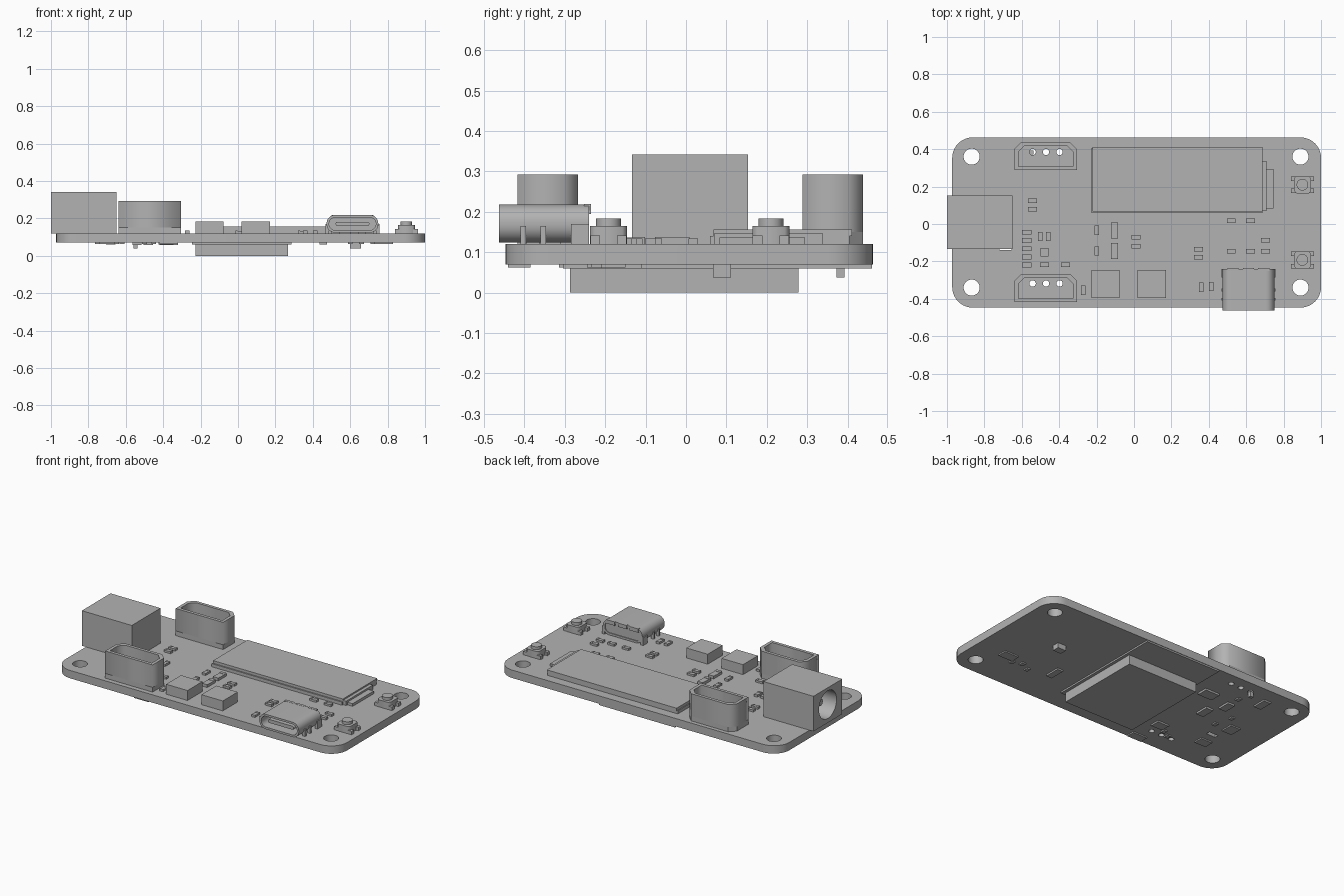
import bpy, bmesh, math
from mathutils import Matrix, Vector

cube = bpy.data.objects.get("Cube")
if cube:
    bpy.data.objects.remove(cube)

grey = bpy.data.materials.new("plain grey")
grey.use_nodes = True
grey.diffuse_color = (0.45, 0.45, 0.45, 1)
grey.node_tree.nodes["Principled BSDF"].inputs["Base Color"].default_value = grey.diffuse_color

TOP, BOTTOM = 0.12, 0.07


def finish(name, mesh, smooth=False):
    obj = bpy.data.objects.new(name, mesh)
    mesh.materials.clear()
    mesh.materials.append(grey)
    bpy.context.collection.objects.link(obj)
    if smooth:
        bpy.ops.object.select_all(action='DESELECT')
        obj.select_set(True)
        bpy.context.view_layer.objects.active = obj
        bpy.ops.object.shade_smooth_by_angle(angle=math.radians(35))
    return obj


def boxes(name, *spans):
    """One object from boxes, each given as x0, x1, y0, y1, z0, z1."""
    bm = bmesh.new()
    for x0, x1, y0, y1, z0, z1 in spans:
        m = Matrix.Translation(((x0 + x1) / 2, (y0 + y1) / 2, (z0 + z1) / 2))
        m = m @ Matrix.Diagonal((x1 - x0, y1 - y0, z1 - z0, 1))
        bmesh.ops.create_cube(bm, size=1, matrix=m)
    mesh = bpy.data.meshes.new(name)
    bm.to_mesh(mesh)
    bm.free()
    return finish(name, mesh)


def circle(x, y, r, n=32):
    return [(x + r * math.cos(2 * math.pi * i / n), y + r * math.sin(2 * math.pi * i / n))
            for i in range(n)]


def rounded(x0, x1, y0, y1, r, steps=10):
    corners = [(x1 - r, y1 - r), (x0 + r, y1 - r), (x0 + r, y0 + r), (x1 - r, y0 + r)]
    return [(cx + r * math.cos((q + i / steps) * math.pi / 2),
             cy + r * math.sin((q + i / steps) * math.pi / 2))
            for q, (cx, cy) in enumerate(corners) for i in range(steps + 1)]


def rect(x0, x1, y0, y1):
    return [(x0, y0), (x1, y0), (x1, y1), (x0, y1)]


def extrude(name, outlines, h0, h1, axis='Z', smooth=True):
    """Extrude nested outlines along an axis; inner outlines become holes."""
    curve = bpy.data.curves.new(name, 'CURVE')
    curve.dimensions = '2D'
    curve.fill_mode = 'BOTH'
    curve.extrude = (h1 - h0) / 2
    for pts in outlines:
        spline = curve.splines.new('POLY')
        spline.points.add(len(pts) - 1)
        for p, (a, b) in zip(spline.points, pts):
            p.co = (a, b, 0, 1)
        spline.use_cyclic_u = True
    temp = bpy.data.objects.new(name + " outline", curve)
    bpy.context.collection.objects.link(temp)
    deps = bpy.context.evaluated_depsgraph_get()
    mesh = bpy.data.meshes.new_from_object(temp.evaluated_get(deps))
    bpy.data.objects.remove(temp)
    bm = bmesh.new()
    bm.from_mesh(mesh)
    for v in bm.verts:
        a, b, h = v.co.x, v.co.y, v.co.z + (h0 + h1) / 2
        v.co = Vector({'Z': (a, b, h), 'X': (h, a, b), 'Y': (a, h, b)}[axis])
    bmesh.ops.remove_doubles(bm, verts=bm.verts, dist=1e-5)
    bmesh.ops.recalc_face_normals(bm, faces=bm.faces)
    bm.to_mesh(mesh)
    bm.free()
    mesh.name = name
    return finish(name, mesh, smooth)


# Circuit board with mounting holes, pin holes and a slot
pins = [(x, y) for x in (-0.542, -0.47, -0.398) for y in (0.385, -0.318)]
pin_holes = [circle(x, y, 0.017, 16) for x, y in pins]
mounts = [circle(x, y, 0.043) for x in (-0.868, 0.89) for y in (-0.34, 0.36)]
extrude("circuit_board", [rounded(-0.972, 1.0, -0.447, 0.463, 0.11)] + mounts + pin_holes
        + [rect(-0.72, -0.655, -0.14, -0.115)], BOTTOM, TOP)

# Power jack: bored block, closed back and centre pin
extrude("power_jack_front", [rect(-0.134, 0.153, TOP, 0.342), circle(0.01, 0.235, 0.088)],
        -1.0, -0.72, 'X')
boxes("power_jack_back", (-0.72, -0.65, -0.134, 0.153, TOP, 0.342))
extrude("power_jack_pin", [circle(0.01, 0.235, 0.022, 16)], -0.95, -0.72, 'X')


# Shrouded three pin sockets
def socket_outline(y0, y1, inset, cut):
    x0, x1, y0, y1 = -0.638 + inset, -0.306 - inset, y0 + inset, y1 - inset
    return [(x0, y0), (x1, y0), (x1, y1 - cut), (x1 - cut, y1), (x0 + cut, y1), (x0, y1 - cut)]


for label, y0, y1 in (("rear", 0.288, 0.438), ("front", -0.417, -0.267)):
    outer = socket_outline(y0, y1, 0, 0.036)
    holes = [h for h in pin_holes if y0 < h[0][1] < y1]
    extrude(label + "_socket_wall", [outer, socket_outline(y0, y1, 0.02, 0.032)],
            0.15, 0.292, smooth=False)
    extrude(label + "_socket_floor", [outer] + holes, TOP, 0.15)

# Wireless module: stacked plates and stepped end tabs
boxes("module_base", (-0.227, 0.687, 0.06, 0.405, TOP, 0.14))
boxes("module_cover", (-0.222, 0.687, 0.068, 0.411, 0.14, 0.157))
boxes("module_tabs", (0.687, 0.708, 0.07, 0.338, TOP, 0.148),
      (0.708, 0.745, 0.083, 0.294, TOP, 0.137))

# Coils
for label, x in (("left", 0.02), ("right", -0.227)):
    boxes(label + "_coil", (x, x + 0.15, -0.395, -0.246, TOP, 0.183))

# Charging port: hollow shell, tongue, back wall, rear lip and feet
extrude("port_shell", [rounded(0.474, 0.75, 0.124, 0.218, 0.044),
                       rounded(0.487, 0.737, 0.137, 0.205, 0.033)], -0.463, -0.24, 'Y')
extrude("port_back", [rounded(0.48, 0.744, 0.13, 0.212, 0.038)], -0.3, -0.245, 'Y')
extrude("port_tongue", [rounded(0.522, 0.702, 0.16, 0.182, 0.01)], -0.445, -0.3, 'Y')
boxes("port_rear_lip", *[(x, x + 0.06, -0.252, -0.235, 0.195, 0.219)
                         for x in (0.5, 0.582, 0.664)])
boxes("port_feet", *[(x, x + 0.018, y, y + d, TOP, z) for x in (0.468, 0.738)
                     for y, d, z in ((-0.41, 0.014, 0.165), (-0.36, 0.014, 0.165),
                                     (-0.285, 0.045, 0.17))])

# Push buttons
for label, y in (("rear", 0.21), ("front", -0.192)):
    extrude(label + "_button_body", [rounded(0.856, 0.946, y - 0.046, y + 0.046, 0.012, 1)],
            TOP, 0.165, smooth=False)
    extrude(label + "_button_cap", [circle(0.9, y, 0.031)], 0.165, 0.183)
    boxes(label + "_button_legs", *[(0.84, 0.962, y + s - 0.012, y + s + 0.012, TOP, 0.142)
                                    for s in (-0.033, 0.033)])


# Small chip parts: a low body between two end caps
def chips(name, centres, w, d, z=0.134):
    spans = []
    for x, y in centres:
        spans.append((x - w / 2, x + w / 2, y - d / 2, y + d / 2, TOP, z - 0.002))
        for s in (-1, 1):
            if w > d:
                c = x + s * w * 0.38
                spans.append((c - w * 0.12, c + w * 0.12, y - d / 2, y + d / 2, TOP, z))
            else:
                c = y + s * d * 0.38
                spans.append((x - w / 2, x + w / 2, c - d * 0.12, c + d * 0.12, TOP, z))
    boxes(name, *spans)


chips("chips_left_column", [(-0.574, -0.044 - 0.044 * i) for i in range(5)], 0.05, 0.026)
chips("chips_across", [(-0.543, 0.125), (-0.543, 0.08), (0.01, -0.072), (0.01, -0.12),
                       (0.345, -0.135), (0.345, -0.178), (-0.478, -0.218), (-0.366, -0.218),
                       (0.52, 0.018), (0.622, 0.018), (0.52, -0.147), (0.622, -0.147),
                       (0.702, -0.088), (0.702, -0.147)], 0.048, 0.024)
chips("chips_along", [(-0.5, -0.067), (-0.458, -0.067), (-0.198, -0.034), (-0.198, -0.144),
                      (0.36, -0.338), (0.414, -0.334), (-0.272, -0.354)], 0.024, 0.05)
chips("chips_large", [(-0.104, -0.034), (-0.104, -0.144)], 0.038, 0.085, 0.138)
boxes("small_regulator", (-0.5, -0.457, -0.175, -0.127, TOP, 0.136))

# Underside: mounting sheet and large block
boxes("underside_sheet", (-0.245, 0.287, -0.305, 0.46, 0.06, BOTTOM))
boxes("underside_block", (-0.227, 0.268, -0.287, 0.278, 0, 0.06))


# Underside components: centre, size and lowest height
def under(name, *parts):
    boxes(name, *[(x - w / 2, x + w / 2, y - d / 2, y + d / 2, z, BOTTOM)
                  for x, y, w, d, z in parts])


under("underside_tall_parts", (0.628, 0.089, 0.058, 0.045, 0.038),
      (-0.547, 0.382, 0.022, 0.02, 0.038))
under("underside_chips", (0.78, -0.18, 0.1, 0.06, 0.062), (0.455, -0.16, 0.04, 0.1, 0.06),
      (-0.37, 0.22, 0.1, 0.07, 0.058), (-0.48, 0.054, 0.05, 0.09, 0.058),
      (-0.54, 0.177, 0.05, 0.08, 0.058), (-0.68, 0.325, 0.05, 0.09, 0.06),
      (-0.73, -0.01, 0.07, 0.08, 0.062), (-0.7, -0.22, 0.08, 0.06, 0.062),
      (-0.386, -0.23, 0.08, 0.06, 0.06), (-0.37, -0.413, 0.1, 0.055, 0.062))
under("underside_small_chips", *[(x, y, 0.025, 0.03, 0.062) for x, y in
      ((-0.65, 0.09), (-0.62, -0.02), (-0.45, -0.27), (-0.5, -0.3), (0.66, -0.2), (0.6, -0.23),
       (0.72, -0.22), (-0.54, 0.28))])
